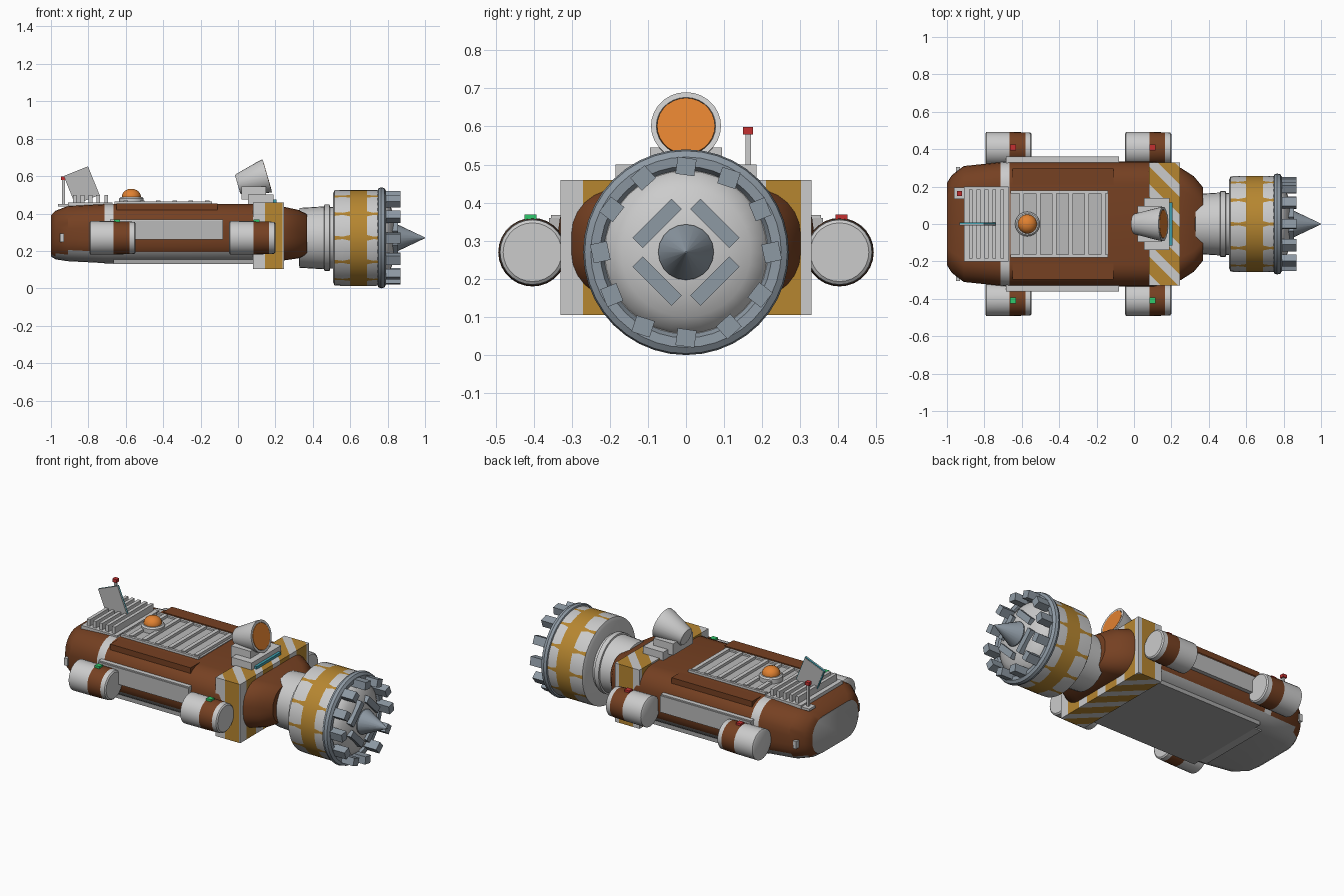
import bpy, bmesh, math
from mathutils import Matrix, Vector

old = bpy.data.objects.get("Cube")
if old:
    bpy.data.objects.remove(old, do_unlink=True)


def material(name, r, g, b):
    m = bpy.data.materials.new(name)
    m.use_nodes = True
    m.diffuse_color = (r, g, b, 1)
    m.node_tree.nodes["Principled BSDF"].inputs["Base Color"].default_value = (r, g, b, 1)
    return m


BROWN = material("rust brown", .18, .052, .016)
WHITE = material("off white", .6, .6, .6)
PANEL = material("panel grey", .49, .49, .49)
BELLY = material("belly grey", .38, .38, .38)
YELLOW = material("hazard yellow", .47, .24, .03)
STEEL = material("blue steel", .27, .32, .37)
ORANGE = material("lamp orange", .75, .22, .03)
RED = material("signal red", .55, .03, .03)
GREEN = material("signal green", .03, .58, .15)
CYAN = material("cyan", .05, .36, .44)
AXIS_Z = .27  # height of the long axis


def finish(name, bm, mats, smooth=True):
    bmesh.ops.recalc_face_normals(bm, faces=bm.faces)
    me = bpy.data.meshes.new(name)
    bm.to_mesh(me)
    bm.free()
    ob = bpy.data.objects.new(name, me)
    bpy.context.collection.objects.link(ob)
    for m in mats:
        me.materials.append(m)
    if smooth:
        bpy.ops.object.select_all(action='DESELECT')
        ob.select_set(True)
        bpy.context.view_layer.objects.active = ob
        bpy.ops.object.shade_smooth_by_angle(angle=math.radians(32))
    return ob


def box(name, mat, centre, size, rot=None):
    bm = bmesh.new()
    mx = Matrix.Translation(centre) @ (rot or Matrix()) @ Matrix.Diagonal((*size, 1))
    bmesh.ops.create_cube(bm, size=1, matrix=mx)
    return finish(name, bm, [mat], False)


def loft(name, rings, mats, rule=None):
    """Skin a list of closed rings and cap both ends; rule(face) picks a material."""
    bm = bmesh.new()
    loops = [[bm.verts.new(p) for p in ring] for ring in rings]
    n = len(loops[0])
    for a, b in zip(loops, loops[1:]):
        for i in range(n):
            bm.faces.new((a[i], a[(i + 1) % n], b[(i + 1) % n], b[i]))
    bm.faces.new(loops[0][::-1])
    bm.faces.new(loops[-1])
    bmesh.ops.recalc_face_normals(bm, faces=bm.faces)
    bm.normal_update()
    if rule:
        for f in bm.faces:
            f.material_index = rule(f)
    return finish(name, bm, mats)


def revolve(name, profile, mats, centre=(0, 0, AXIS_Z), n=32, tilt=0, rule=None):
    """Turn (along, radius) pairs about the x axis, then tilt the nose upward."""
    mx = Matrix.Translation(centre) @ Matrix.Rotation(-tilt, 4, 'Y')
    rings = [[mx @ Vector((x, r * math.cos(t), r * math.sin(t)))
              for t in (2 * math.pi * i / n for i in range(n))] for x, r in profile]
    return loft(name, rings, mats, rule)


# Hull: rounded box sections tapering at nose and tail
def hull_ring(x, w, z0, z1, r, seg=6):
    pts = []
    for k, (sy, sz) in enumerate(((1, 1), (-1, 1), (-1, -1), (1, -1))):
        cy, cz = sy * (w - r), (z1 - r if sz > 0 else z0 + r)
        for i in range(seg + 1):
            t = math.pi / 2 * (k + i / seg)
            pts.append((x, cy + r * math.cos(t), cz + r * math.sin(t)))
    return pts


def hull_rule(f):
    x = f.calc_center_median().x
    if f.normal.x < -.95 or (f.normal.z < -.6 and x < .1):
        return 2
    return 1 if -.72 < x < -.66 else 0


sections = [(-1, .22, .17, .39, .1), (-.975, .26, .155, .415, .11), (-.91, .31, .145, .44, .12),
            (-.715, .33, .135, .45, .12), (-.665, .335, .135, .45, .12), (.1, .335, .135, .45, .12),
            (.25, .3, .15, .435, .12), (.32, .255, .16, .42, .11), (.37, .195, .18, .395, .1)]
loft("hull", [hull_ring(*s) for s in sections], [BROWN, WHITE, BELLY], hull_rule)
box("belly_plate", BELLY, (-.283, 0, .15), (.766, .56, .04))
box("belly_band", PANEL, (-.69, 0, .139), (.05, .47, .018))

# Striped collar: a block sliced by diagonal planes
bm = bmesh.new()
bmesh.ops.create_cube(bm, size=1, matrix=Matrix.Translation((.163, 0, .282)) @ Matrix.Diagonal((.165, .66, .355, 1)))
START, PERIOD, WIDTH = -.185, .16, .093
for k in range(5):
    for c in (START + k * PERIOD, START + k * PERIOD + WIDTH):
        bmesh.ops.bisect_plane(bm, geom=bm.verts[:] + bm.edges[:] + bm.faces[:],
                               plane_co=(c, 0, 0), plane_no=(1, 1, 0))
for f in bm.faces:
    c = f.calc_center_median()
    f.material_index = int((c.x + c.y - START) % PERIOD < WIDTH)
finish("striped_collar", bm, [WHITE, YELLOW], False)

# Neck and cutter drum
revolve("neck", [(.325, .14), (.33, .16), (.46, .168), (.462, .177), (.49, .177), (.492, .165), (.53, .165)], [WHITE])
PLATES = 12


def drum_ring(x, r, gap):
    pts = []
    for k in range(PLATES):
        a0 = math.radians(360 / PLATES) * k
        a1 = a0 + math.radians(360 / PLATES) - gap
        for i in range(4):
            t = a0 + gap / 2 + (a1 - a0) * i / 3
            pts.append((x, r * math.cos(t), AXIS_Z + r * math.sin(t)))
    return pts


def drum_rule(f):
    c = f.calc_center_median()
    if .6 < c.x < .69:
        return 1
    if len(f.verts) > 4 or abs(f.normal.x) > .7:
        return 0
    a = math.degrees(math.atan2(c.z - AXIS_Z, c.y)) % (360 / PLATES)
    return int(min(a, 360 / PLATES - a) < 2)


loft("drum", [drum_ring(*s) for s in ((.508, .235, .09), (.516, .255, .09), (.56, .257, .05), (.6, .257, .12),
                                      (.69, .257, .12), (.725, .257, .05), (.77, .255, .09))],
     [WHITE, YELLOW], drum_rule)
revolve("drum_rim", [(.745, .25), (.75, .264), (.765, .27), (.782, .266), (.792, .25), (.79, .225), (.77, .215)],
        [STEEL], n=40)
revolve("drum_face", [(.76, .218), (.79, .205), (.815, .17), (.835, .12), (.845, .06)], [WHITE])

for k in range(12):
    turn = Matrix.Rotation(math.radians(30 * k), 4, 'X')
    pos = Vector((.825, 0, AXIS_Z)) + turn @ Vector((0, 0, .225))
    twist = Matrix.Rotation(math.radians(12 if k % 2 else -8), 4, 'X')
    box("cutter_tooth", STEEL, pos, (.09, .05, .045), turn @ twist)
for k in range(4):
    turn = Matrix.Rotation(math.radians(45 + 90 * k), 4, 'X')
    pos = Vector((.838, 0, AXIS_Z)) + turn @ Vector((0, 0, .107))
    box("face_blade", STEEL, pos, (.035, .145, .038), turn)
revolve("drill_point", [(.835, .07), (.85, .073), (1, .002)], [STEEL], n=20)

# Side pods with signal lights, and side panels
for side, light, word in ((-1, GREEN, "right"), (1, RED, "left")):
    for x in (-.795, -.048):
        revolve(word + "_pod", [(x, .08), (x + .006, .09), (x + .13, .089), (x + .215, .087), (x + .242, .085), (x + .248, .077)],
                [WHITE, BROWN], (0, side * .403, AXIS_Z), 28,
                rule=lambda f: int(x + .13 < f.calc_center_median().x < x + .215))
        box(word + "_signal_light", light, (x + .148, side * .408, .361), (.032, .032, .016))
    box(word + "_side_panel", PANEL, (-.382, side * .335, .31), (.605, .05, .1))
    box(word + "_side_rail", WHITE, (-.382, side * .335, .362), (.605, .04, .01))
    box(word + "_roof_trim", BROWN, (-.38, side * .253, .435), (.54, .085, .035))
    box(word + "_tail_vent", WHITE, (-.94, side * .29, .27), (.022, .03, .045))

# Roof grille
box("roof_grille", PANEL, (-.4, 0, .447), (.52, .36, .014))
for k in range(6):
    box("grille_slat", WHITE, (-.6 + .087 * k, 0, .46), (.024, .34, .02))
for y in (-.172, .172):
    box("grille_rail", WHITE, (-.4, y, .456), (.52, .016, .016))

# Rear radiator
box("radiator_base", WHITE, (-.79, 0, .448), (.24, .4, .024))
for k in range(5):
    box("radiator_fin", WHITE, (-.873 + .042 * k, 0, .478), (.02, .37, .044))

# Tilted solar panel: grey slab with a cyan-edged back
tilt = Matrix.Rotation(math.radians(-22), 4, 'Y')
box("solar_panel", PANEL, (-.836, -.004, .55), (.14, .006, .165), tilt)
box("solar_panel_edge", CYAN, (-.836, .003, .55), (.14, .008, .165), tilt)
box("solar_panel_back", PANEL, (-.836, .007, .55), (.132, .004, .157), tilt)

# Antenna
box("antenna_base", WHITE, (-.935, .165, .444), (.055, .06, .014))
box("antenna_mast", WHITE, (-.933, .163, .51), (.014, .014, .14))
box("antenna_light", RED, (-.933, .163, .589), (.027, .027, .02))

# Beacon: ring and dome turned to face upward
UP = math.pi / 2
revolve("beacon_ring", [(0, .066), (.03, .066), (.038, .058)], [WHITE], (-.57, 0, .45), 24, UP)
revolve("beacon_dome", [(0, .05)] + [(.01 + .042 * math.sin(t), .05 * math.cos(t) + .001)
        for t in (UP * i / 5 for i in range(6))], [ORANGE], (-.57, 0, .48), 24, UP)

# Searchlight
box("searchlight_base", WHITE, (.122, 0, .477), (.135, .28, .05))
box("searchlight_block", WHITE, (.085, 0, .51), (.13, .19, .07))
box("searchlight_strip", CYAN, (.198, 0, .467), (.016, .23, .016))
revolve("searchlight_shell", [(0, .05), (.006, .055), (.14, .088), (.165, .092), (.165, .078), (.15, .075)],
        [WHITE], (-.002, 0, .556), 28, math.radians(16))
revolve("searchlight_lens", [(.145, .076), (.166, .076)], [ORANGE], (-.002, 0, .556), 28, math.radians(16))
